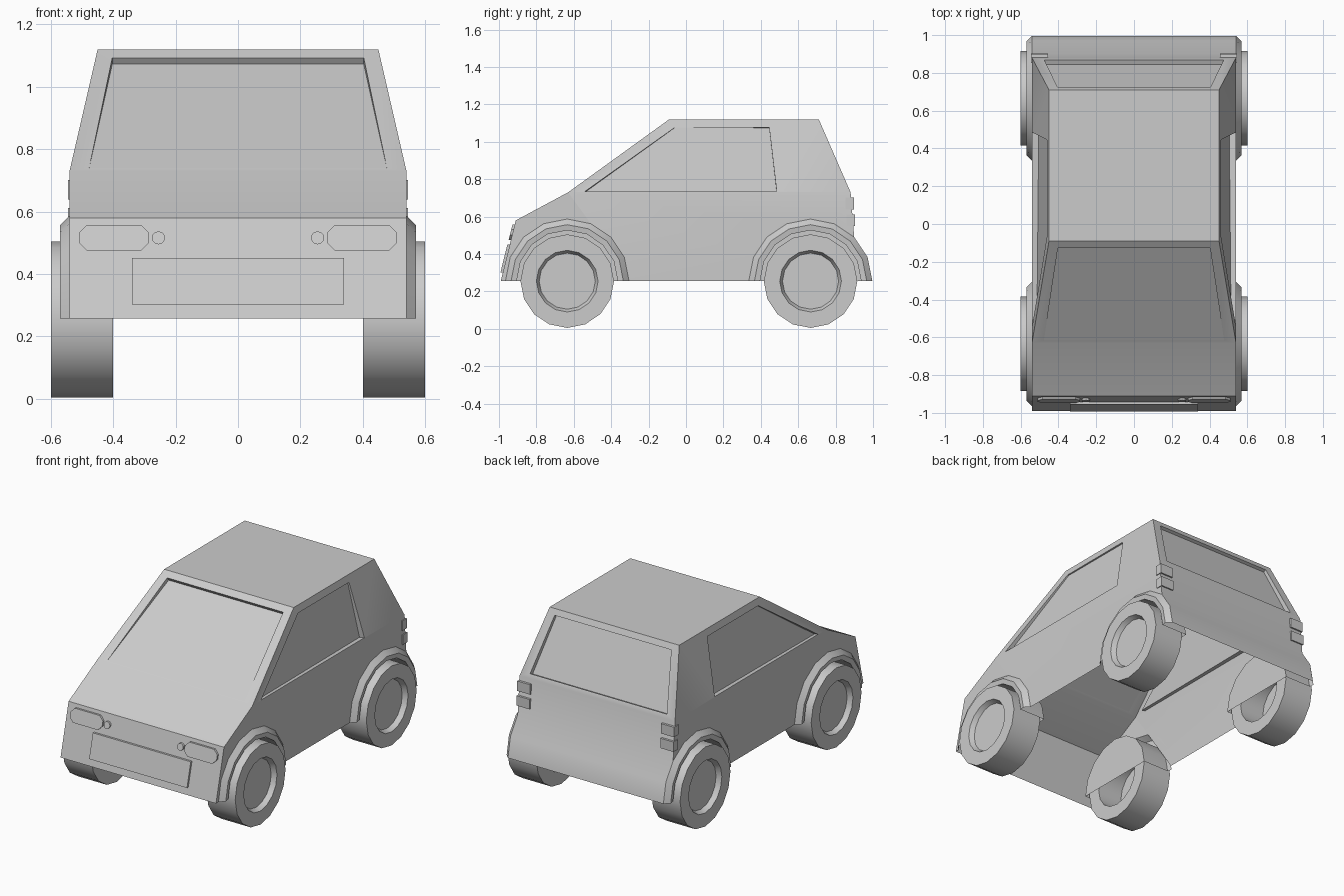
import bpy, bmesh
from math import sin, cos, pi
from mathutils import Vector

if "Cube" in bpy.data.objects:
    bpy.data.objects.remove(bpy.data.objects["Cube"])

Z0, HALF, ROOF = 0.257, 0.54, 0.45
AXLES = (-0.635, 0.666)


def finish(bm, name, angle=30):
    bmesh.ops.remove_doubles(bm, verts=bm.verts[:], dist=0.0005)
    bmesh.ops.recalc_face_normals(bm, faces=bm.faces[:])
    me = bpy.data.meshes.new(name)
    bm.to_mesh(me)
    bm.free()
    ob = bpy.data.objects.new(name, me)
    bpy.context.collection.objects.link(ob)
    bpy.ops.object.select_all(action='DESELECT')
    ob.select_set(True)
    bpy.context.view_layer.objects.active = ob
    bpy.ops.object.shade_smooth_by_angle(angle=angle * pi / 180)
    return ob


def face(bm, pts):
    return bm.faces.new([bm.verts.new(p) for p in pts])


def strip(bm, a, b, closed=False):
    n = len(a)
    for i in range(n if closed else n - 1):
        j = (i + 1) % n
        face(bm, (a[i], a[j], b[j], b[i]))


def window(bm, outer, hole, depths, inward):
    """Body panel with a recessed pane."""
    inward = Vector(inward).normalized()
    pane = [Vector(p) + inward * d for p, d in zip(hole, depths)]
    strip(bm, outer, hole, True)
    strip(bm, hole, pane, True)
    face(bm, pane)


def arc(yc, r, x, first=0, last=8):
    """Half-circle points from front (0) to rear (8)."""
    return [(x, yc - r * cos(pi * i / 8), Z0 + r * sin(pi * i / 8))
            for i in range(first, last + 1)]


# Body shell: windscreen, bonnet, nose, roof, tailgate and sides
bm = bmesh.new()


def screen_pt(x, z):
    return (x, -0.63 + (z - 0.73) * 0.54 / 0.39, z)


def tail_pt(x, z):
    return (x, 0.88 - (z - 0.73) * 0.17 / 0.39, z)


def side_pt(s, y, z):
    return (s * (HALF - (z - 0.73) * 0.09 / 0.39), y, z)


window(bm, [screen_pt(-ROOF, 1.12), screen_pt(ROOF, 1.12), screen_pt(HALF, 0.73), screen_pt(-HALF, 0.73)],
       [screen_pt(-0.403, 1.093), screen_pt(0.403, 1.093), screen_pt(0.477, 0.74), screen_pt(-0.477, 0.74)],
       (0.025, 0.025, 0.001, 0.001), (0, 0.585, -0.81))
window(bm, [tail_pt(-ROOF, 1.12), tail_pt(ROOF, 1.12), tail_pt(HALF, 0.73), tail_pt(-HALF, 0.73)],
       [tail_pt(-0.405, 1.085), tail_pt(0.405, 1.085), tail_pt(0.475, 0.755), tail_pt(-0.475, 0.755)],
       (0.02, 0.02, 0.028, 0.028), (0, -0.92, -0.4))
rear_arc = [(p[1], p[2]) for p in arc(AXLES[1], 0.33, 0, 6, 8)]
front = [(-0.63, 0.73), (-0.91, 0.58), (-0.99, Z0)]
for prof, w in ((front, HALF), ([(0.88, 0.73)] + rear_arc, HALF), ([(-0.09, 1.12), (0.71, 1.12)], ROOF)):
    strip(bm, [(-w, y, z) for y, z in prof], [(w, y, z) for y, z in prof])

for s in (-1, 1):
    x = s * HALF
    window(bm, [side_pt(s, -0.09, 1.12), side_pt(s, 0.71, 1.12), side_pt(s, 0.88, 0.73), side_pt(s, -0.63, 0.73)],
           [side_pt(s, -0.06, 1.077), side_pt(s, 0.445, 1.077), side_pt(s, 0.485, 0.735), side_pt(s, -0.54, 0.735)],
           (0.008, 0.01, 0.035, 0.025), (-s, 0, -0.2))
    face(bm, [(x, y, z) for y, z in front] + arc(AXLES[0], 0.33, x)
         + arc(AXLES[1], 0.33, x, 0, 6) + [(x, 0.88, 0.73)])
bmesh.ops.triangulate(bm, faces=[f for f in bm.faces if len(f.verts) > 4])
finish(bm, "body_shell")

# Flared wheel arches with inner liners
for s in (-1, 1):
    for yc in AXLES:
        bm = bmesh.new()
        rings = [arc(yc, r, s * x) for r, x in ((0.33, HALF), (0.30, 0.57), (0.27, 0.565), (0.27, 0.385))]
        for a, b in zip(rings, rings[1:]):
            strip(bm, a, b)
        face(bm, rings[-1])
        finish(bm, "wheel_arch")

# Wheels: tyre open on the inside, recessed hub disc outside
for s in (-1, 1):
    for yc in AXLES:
        bm = bmesh.new()
        prof = [(0.165, 0.57), (0.165, 0.40), (0.25, 0.40), (0.25, 0.60), (0.165, 0.60), (0.15, 0.57)]
        rings = [[(s * x, yc + r * sin(2 * pi * i / 16), 0.255 + r * cos(2 * pi * i / 16))
                  for i in range(16)] for r, x in prof]
        for a, b in zip(rings, rings[1:]):
            strip(bm, a, b, True)
        strip(bm, rings[-1], rings[0], True)
        face(bm, rings[-1])
        finish(bm, "wheel")


# Raised details on the sloping nose
def nose_detail(name, outline, depth):
    bm = bmesh.new()
    base = [Vector((x, -0.99 + (z - Z0) * 0.08 / 0.323, z)) for x, z in outline]
    top = [p + Vector((0, -depth, 0)) for p in base]
    strip(bm, base, top, True)
    face(bm, top)
    finish(bm, name)


nose_detail("number_plate", [(-0.34, 0.302), (0.34, 0.302), (0.34, 0.452), (-0.34, 0.452)], 0.013)
for s in (-1, 1):
    c = 0.026
    nose_detail("headlight", [(s * x, z) for x, z in (
        (0.285 + c, 0.475), (0.51 - c, 0.475), (0.51, 0.475 + c), (0.51, 0.558 - c),
        (0.51 - c, 0.558), (0.285 + c, 0.558), (0.285, 0.558 - c), (0.285, 0.475 + c))], 0.012)
    nose_detail("indicator", [(s * 0.255 + 0.021 * cos(pi * i / 6), 0.516 + 0.021 * sin(pi * i / 6))
                              for i in range(12)], 0.012)

# Tail lights wrapping the rear corners
for s in (-1, 1):
    for z, y in ((0.67, 0.897), (0.58, 0.903)):
        bm = bmesh.new()
        bmesh.ops.create_cube(bm, size=1)
        bmesh.ops.scale(bm, vec=(0.09, 0.045, 0.062), verts=bm.verts)
        bmesh.ops.translate(bm, vec=(s * 0.5, y - 0.0225, z), verts=bm.verts)
        finish(bm, "tail_light")
